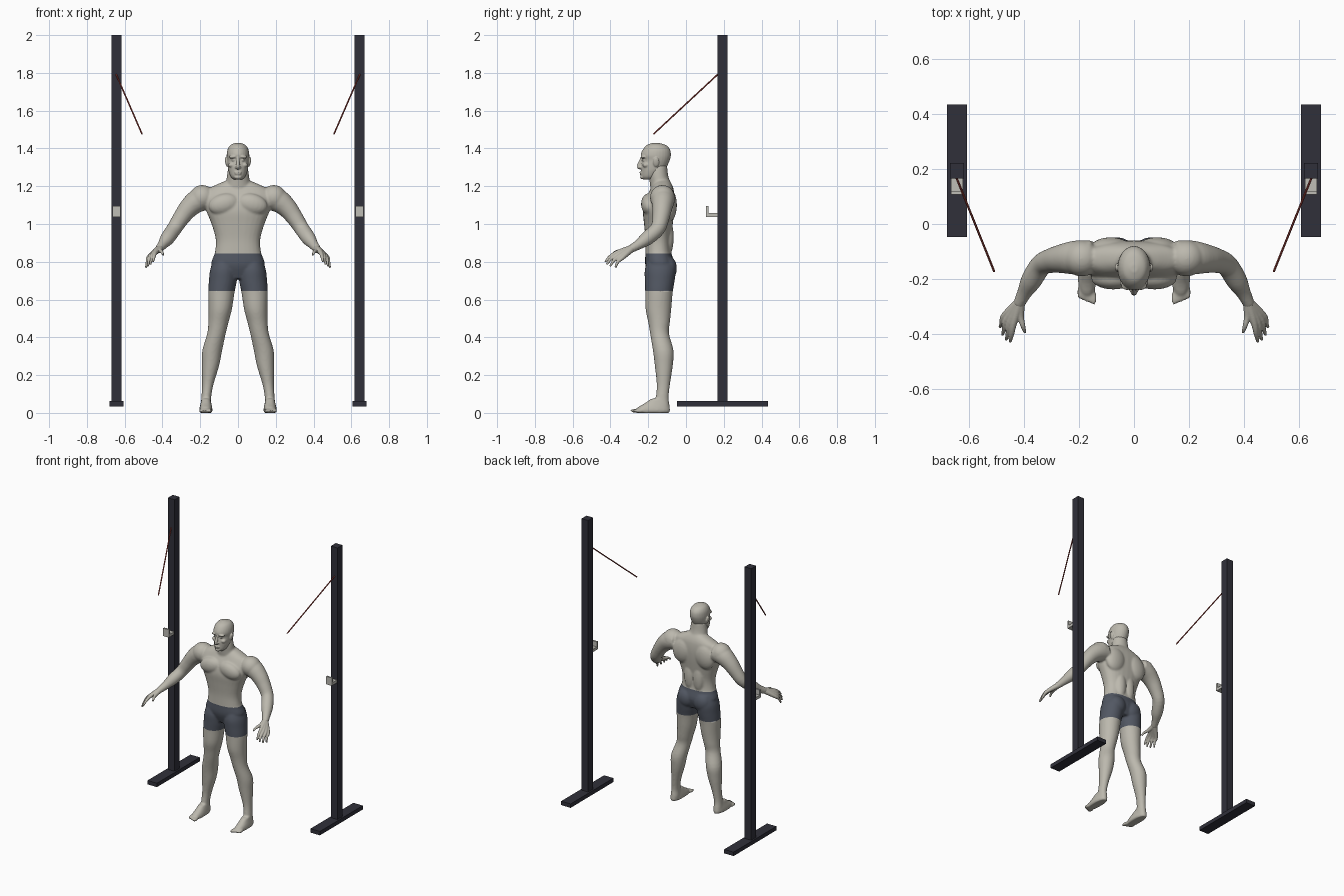
import bpy, bmesh, math
from mathutils import Vector, Matrix

cube = bpy.data.objects.get("Cube")
if cube:
    bpy.data.objects.remove(cube)


def material(name, r, g, b):
    m = bpy.data.materials.new(name)
    m.use_nodes = True
    m.diffuse_color = (r, g, b, 1)
    m.node_tree.nodes["Principled BSDF"].inputs["Base Color"].default_value = (r, g, b, 1)
    return m


skin = material("pale clay skin", .50, .48, .42)
cloth = material("slate shorts", .085, .097, .125)
steel = material("dark steel", .03, .03, .042)
hook_grey = material("light grey hook", .52, .51, .47)
band_red = material("red band", .30, .05, .04)

SEGS = 28
BOTH = (1, -1)


def refine(rows, n=4):
    """Catmull-Rom interpolation of a list of equal-length tuples."""
    pts = [Vector(r) for r in rows]
    out = []
    for i in range(len(pts) - 1):
        a, b, c, d = pts[max(i - 1, 0)], pts[i], pts[i + 1], pts[min(i + 2, len(pts) - 1)]
        for k in range(n):
            t = k / n
            out.append((2 * b + (c - a) * t + (2 * a - 5 * b + 4 * c - d) * t ** 2
                        + (3 * b - a - 3 * c + d) * t ** 3) / 2)
    return out + [pts[-1]]


def skin_rings(bm, rings, side):
    loops = [[bm.verts.new((side * p[0], p[1], p[2])) for p in ring] for ring in rings]
    for a, b in zip(loops, loops[1:]):
        for i in range(len(a)):
            j = (i + 1) % len(a)
            bm.faces.new((a[i], a[j], b[j], b[i]))
    bm.faces.new(loops[0])
    bm.faces.new(loops[-1])


def angles():
    return [2 * math.pi * i / SEGS for i in range(SEGS)]


def loft(bm, rows, sides=(1,), power=0.85):
    """Stack of rounded sections: height, x range, y range."""
    def bend(v):
        return math.copysign(abs(v) ** power, v)
    rings = []
    for z, x0, x1, y0, y1 in refine(rows):
        rings.append([((x0 + x1) / 2 + (x1 - x0) / 2 * bend(math.cos(a)),
                       (y0 + y1) / 2 + (y1 - y0) / 2 * bend(math.sin(a)), z) for a in angles()])
    for s in sides:
        skin_rings(bm, rings, s)


def centred(rows):
    return [(z, -w, w, y0, y1) for z, w, y0, y1 in rows]


def tube(bm, rows, sides=BOTH):
    """Round limb through points given as x, y, z, radius."""
    pts = refine(rows)
    rings = []
    for i, p in enumerate(pts):
        t = (pts[min(i + 1, len(pts) - 1)] - pts[max(i - 1, 0)]).to_3d()
        q = t.to_track_quat('Z', 'Y')
        rings.append([p.to_3d() + q @ Vector((math.cos(a), math.sin(a), 0)) * p[3] for a in angles()])
    for s in sides:
        skin_rings(bm, rings, s)


def blob(bm, centre, radii, sides=BOTH, turn=0):
    """Ellipsoid muscle or feature, turned about the y axis."""
    for s in sides:
        m = (Matrix.Translation((s * centre[0], centre[1], centre[2]))
             @ Matrix.Rotation(s * turn, 4, 'Y') @ Matrix.Diagonal((*radii, 1)))
        bmesh.ops.create_uvsphere(bm, u_segments=20, v_segments=14, radius=1, matrix=m)


def fuse(name, bm, voxel, passes):
    """Merge overlapping volumes into one smooth skin."""
    bmesh.ops.recalc_face_normals(bm, faces=bm.faces)
    me = bpy.data.meshes.new(name)
    bm.to_mesh(me)
    bm.free()
    ob = bpy.data.objects.new(name, me)
    bpy.context.collection.objects.link(ob)
    rm = ob.modifiers.new("fuse", 'REMESH')
    rm.mode, rm.voxel_size = 'VOXEL', voxel
    sm = ob.modifiers.new("soften", 'SMOOTH')
    sm.factor, sm.iterations = .5, passes
    deps = bpy.context.evaluated_depsgraph_get()
    ob.data = bpy.data.meshes.new_from_object(ob.evaluated_get(deps))
    ob.modifiers.clear()
    ob.data.materials.clear()
    ob.data.materials.append(skin)
    ob.data.polygons.foreach_set("use_smooth", [True] * len(ob.data.polygons))
    return ob


# Body: torso, neck, arms, legs and feet
bm = bmesh.new()
loft(bm, centred([(.71, .07, -.19, -.08), (.78, .14, -.215, -.06), (.85, .122, -.215, -.078),
                  (.92, .118, -.215, -.08), (1.0, .14, -.222, -.07), (1.07, .168, -.228, -.062),
                  (1.13, .18, -.215, -.06), (1.18, .165, -.19, -.065), (1.21, .11, -.175, -.075),
                  (1.235, .05, -.16, -.09)]))
loft(bm, centred([(1.16, .08, -.185, -.075), (1.22, .064, -.192, -.085),
                  (1.26, .058, -.196, -.095), (1.31, .05, -.19, -.1)]), power=1)
blob(bm, (.075, -.198, 1.105), (.082, .04, .055), turn=.25)     # chest
blob(bm, (.085, -.09, 1.1), (.075, .042, .09), turn=-.3)        # shoulder blades
blob(bm, (.035, -.095, .93), (.04, .03, .1))                    # lower back
blob(bm, (.063, -.095, .765), (.062, .047, .065))               # seat
blob(bm, (.19, -.125, 1.14), (.068, .066, .066), turn=.5)       # shoulders
tube(bm, [(.15, -.12, 1.14, .06), (.21, -.122, 1.125, .062), (.26, -.126, 1.085, .053),
          (.30, -.133, 1.033, .045), (.338, -.15, .975, .04), (.373, -.205, .925, .038),
          (.398, -.25, .892, .027), (.42, -.295, .866, .021)])
loft(bm, [(.82, .02, .125, -.20, -.075), (.76, .004, .147, -.218, -.055),
          (.70, .006, .154, -.218, -.06), (.64, .018, .158, -.216, -.07),
          (.55, .032, .156, -.214, -.078), (.48, .05, .157, -.20, -.085),
          (.42, .065, .163, -.19, -.09), (.33, .084, .189, -.175, -.066),
          (.25, .10, .191, -.165, -.07), (.15, .13, .190, -.155, -.085),
          (.08, .142, .194, -.16, -.092), (.03, .14, .198, -.165, -.086),
          (0, .146, .192, -.16, -.092)], BOTH, 1)
loft(bm, [(0, .14, .20, -.262, -.088), (.012, .135, .205, -.268, -.084),
          (.03, .137, .203, -.255, -.086), (.05, .141, .198, -.22, -.09),
          (.075, .147, .193, -.185, -.1)], BOTH)
for i in range(5):                                              # toes
    blob(bm, (.145 + .0135 * i, -.268 + .005 * i, .011), (.009 - .0006 * i, .027, .011))
body = fuse("body", bm, .006, 6)

# Shorts painted between waistband and hem
body.data.materials.append(cloth)
HEM, WAIST = .645, .845
bm = bmesh.new()
bm.from_mesh(body.data)
for z in (HEM, WAIST):
    bmesh.ops.bisect_plane(bm, geom=bm.verts[:] + bm.edges[:] + bm.faces[:],
                           plane_co=(0, 0, z), plane_no=(0, 0, 1))
for f in bm.faces:
    c = f.calc_center_median()
    f.material_index = int(HEM < c.z < WAIST and abs(c.x) < .25)
    f.smooth = True
bm.to_mesh(body.data)
bm.free()

# Head with face and ears
bm = bmesh.new()
loft(bm, centred([(1.235, .022, -.225, -.17), (1.25, .038, -.237, -.14), (1.28, .05, -.238, -.115),
                  (1.31, .055, -.238, -.098), (1.338, .058, -.232, -.086), (1.365, .06, -.24, -.08),
                  (1.395, .055, -.228, -.085), (1.418, .04, -.207, -.107),
                  (1.43, .012, -.175, -.148)]), power=1)
blob(bm, (.024, -.224, 1.356), (.024, .016, .009), turn=.1)     # brows
blob(bm, (.023, -.22, 1.338), (.012, .012, .007))               # eyes
blob(bm, (.034, -.212, 1.312), (.018, .018, .014))              # cheeks
tube(bm, [(0, -.234, 1.352, .007), (0, -.243, 1.325, .009), (0, -.25, 1.304, .011),
          (0, -.24, 1.295, .008)], (1,))
blob(bm, (.010, -.24, 1.3), (.007, .009, .006))                 # nostrils
blob(bm, (0, -.237, 1.273), (.02, .009, .005), (1,))            # upper lip
blob(bm, (0, -.236, 1.264), (.017, .009, .005), (1,))           # lower lip
blob(bm, (0, -.23, 1.248), (.02, .013, .011), (1,))             # chin
blob(bm, (.061, -.158, 1.328), (.007, .016, .026), turn=.2)     # ears
fuse("head", bm, .0035, 2)

# Hands: each finger runs from the wrist through its knuckle to the tip
bm = bmesh.new()
wrist = (.414, -.284, .872, .019)
fingers = [((.437, -.36, .85), (.45, -.428, .80)), ((.45, -.356, .841), (.464, -.42, .786)),
           ((.462, -.347, .832), (.478, -.402, .776)), ((.471, -.334, .824), (.487, -.374, .77)),
           ((.412, -.335, .858), (.396, -.394, .836))]
for knuckle, tip in fingers:
    k, t = Vector(knuckle), Vector(tip)
    middle = k.lerp(t, .55) + Vector((0, -.004, .006))
    tube(bm, [wrist, (*k, .0125), (*middle, .0085), (*t, .0055)])
fuse("hands", bm, .003, 2)


# Rack stands
def box(name, low, high, mat):
    bm = bmesh.new()
    bmesh.ops.create_cube(bm, size=1)
    lo, hi = Vector(low), Vector(high)
    for v in bm.verts:
        v.co = Vector([lo[i] + (hi[i] - lo[i]) * (v.co[i] + .5) for i in range(3)])
    me = bpy.data.meshes.new(name)
    bm.to_mesh(me)
    bm.free()
    me.materials.append(mat)
    ob = bpy.data.objects.new(name, me)
    bpy.context.collection.objects.link(ob)


def pair_box(name, x, half, y, z, mat):
    for s, label in ((1, "left"), (-1, "right")):
        box(f"{label}_{name}", (s * x - half, y[0], z[0]), (s * x + half, y[1], z[1]), mat)


POST_X = .643
pair_box("post", POST_X, .026, (.166, .221), (.06, 2), steel)
pair_box("base", POST_X, .037, (-.048, .435), (.035, .063), steel)
pair_box("hook_shelf", POST_X, .022, (.107, .166), (1.038, 1.058), hook_grey)
pair_box("hook_lip", POST_X, .022, (.107, .119), (1.05, 1.094), hook_grey)

# Stretch bands hanging forward from the posts
for s, label in ((1, "left"), (-1, "right")):
    bm = bmesh.new()
    tube(bm, [(.645, .168, 1.792, .004), (.508, -.172, 1.476, .004)], (s,))
    bmesh.ops.recalc_face_normals(bm, faces=bm.faces)
    me = bpy.data.meshes.new(label + "_band")
    bm.to_mesh(me)
    bm.free()
    me.materials.append(band_red)
    bpy.context.collection.objects.link(bpy.data.objects.new(label + "_band", me))
